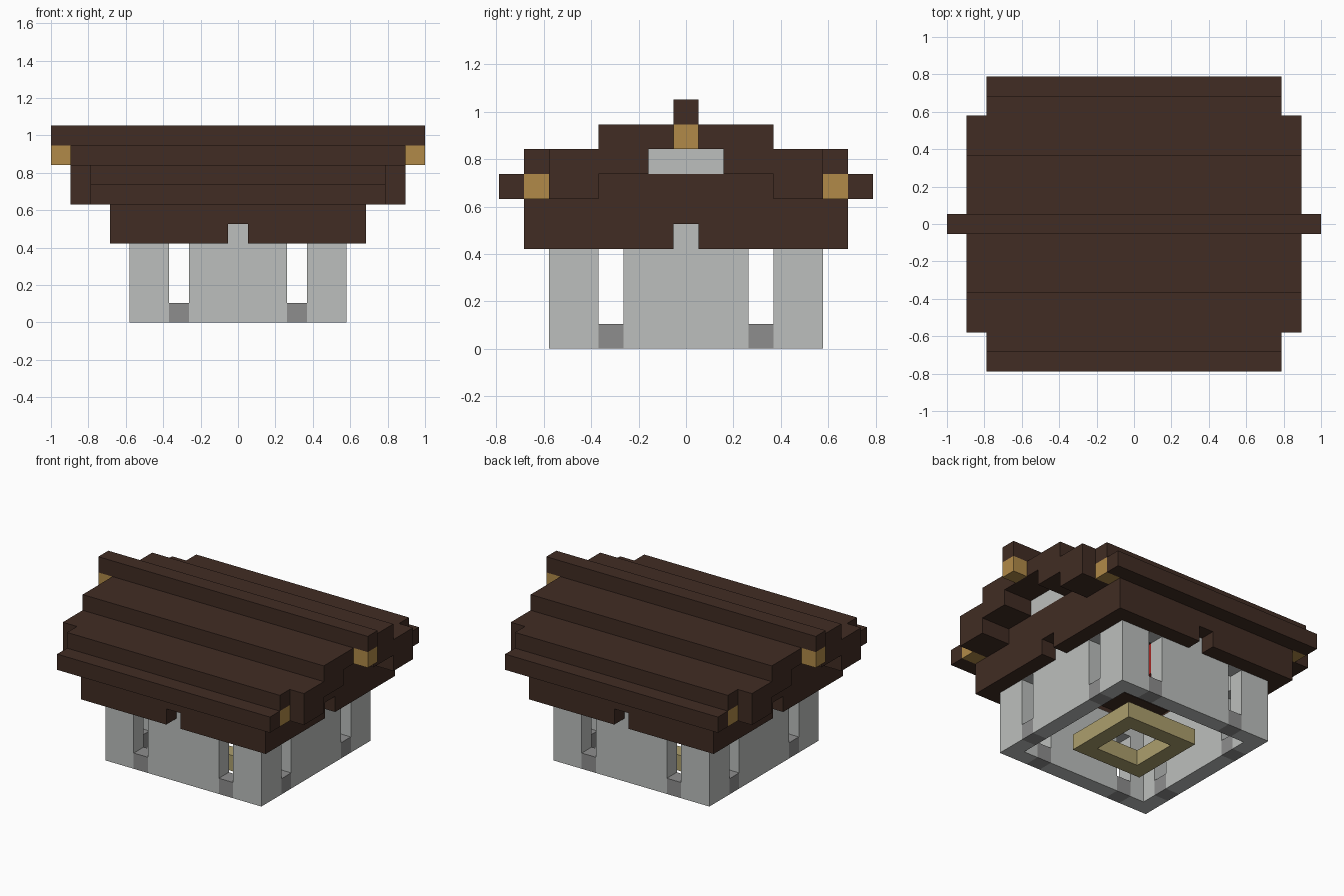
import bpy
import bmesh
from math import pi
from mathutils import Matrix, Vector

if "Cube" in bpy.data.objects:
    bpy.data.objects.remove(bpy.data.objects["Cube"], do_unlink=True)

U = 2 / 19  # one block


def material(name, rgb):
    linear = [((c / 255 + 0.055) / 1.055) ** 2.4 for c in rgb] + [1]
    mat = bpy.data.materials.new(name)
    mat.use_nodes = True
    mat.diffuse_color = linear
    mat.node_tree.nodes["Principled BSDF"].inputs["Base Color"].default_value = linear
    return mat


light_stone = material("light stone", (188, 191, 189))
grey_stone = material("grey stone", (141, 141, 141))
dark_wood = material("dark wood", (65, 44, 35))
golden_wood = material("golden wood", (177, 138, 72))
pale_wood = material("pale wood", (172, 159, 109))
red_cloth = material("red cloth", (165, 40, 36))


def part(name, mat, boxes, turns=1):
    """Boxes as (x, y, z) ranges in blocks, repeated around the vertical axis."""
    bm = bmesh.new()
    for turn in range(turns):
        spin = Matrix.Rotation(turn * 2 * pi / turns, 4, "Z")
        for ranges in boxes:
            low, high = (Vector(v) * U for v in zip(*ranges))
            place = Matrix.Translation((low + high) / 2) @ Matrix.Diagonal((*(high - low), 1))
            bmesh.ops.create_cube(bm, size=1, matrix=spin @ place)
    mesh = bpy.data.meshes.new(name)
    bm.to_mesh(mesh)
    bm.free()
    mesh.materials.append(mat)
    obj = bpy.data.objects.new(name, mesh)
    bpy.context.collection.objects.link(obj)
    return obj


# Walls: corner posts, middle panels, top band and window sills
wall = (-5.5, -4.5)
part("corner_posts", light_stone, [((-4.5, -3.5), wall, (0, 4)), ((3.5, 5.5), wall, (0, 4))], 4)
part("wall_panels", light_stone, [((-2.5, 2.5), wall, (0, 4))], 4)
part("wall_band", light_stone, [((-4.5, 5.5), wall, (4, 5))], 4)
part("window_sills", grey_stone,
     [((-3.5, -2.5), wall, (0, 1)), ((2.5, 3.5), wall, (0, 1))], 4)

# Interior: floor frame and hanging
part("floor_frame", pale_wood, [((-1.5, 2.5), (-2.5, -1.5), (0, 1))], 4)
part("red_hanging", red_cloth, [((1.5, 2.5), (3.5, 4.5), (2, 4))])

# Eave ring with a notch in the middle of each side
eave = (-6.5, -5.5)
part("eave_ring", dark_wood, [
    ((-5.5, 6.5), eave, (5, 6)),
    ((-5.5, -0.5), eave, (4, 5)),
    ((0.5, 6.5), eave, (4, 5)),
], 4)

# Stepped roof slopes, one side turned to make the other
long, mid = (-8.5, 8.5), (-7.5, 7.5)
part("roof_slopes", dark_wood, [
    (mid, (-7.5, -6.5), (6, 7)),
    ((-6.5, 6.5), (-6.5, -5.5), (6, 7)),
    (long, (-5.5, -3.5), (6, 7)),
    (mid, (-6.5, -5.5), (7, 8)),
    (long, (-5.5, -1.5), (7, 8)),
    (long, (-3.5, 0), (8, 9)),
], 2)
part("roof_ridge", dark_wood, [((-9.5, 9.5), (-0.5, 0.5), (9, 10))])

# Gable ends and golden beam ends
part("gable_base", dark_wood, [((5.5, 6.5), (-3.5, 3.5), (6, 7))], 2)
part("gable_infill", light_stone, [((5.5, 6.5), (-1.5, 1.5), (7, 8))], 2)
part("ridge_beam_ends", golden_wood, [((8.5, 9.5), (-0.5, 0.5), (8, 9))], 2)
part("eave_beam_ends", golden_wood, [
    ((6.5, 7.5), (-6.5, -5.5), (6, 7)),
    ((6.5, 7.5), (5.5, 6.5), (6, 7)),
], 2)
